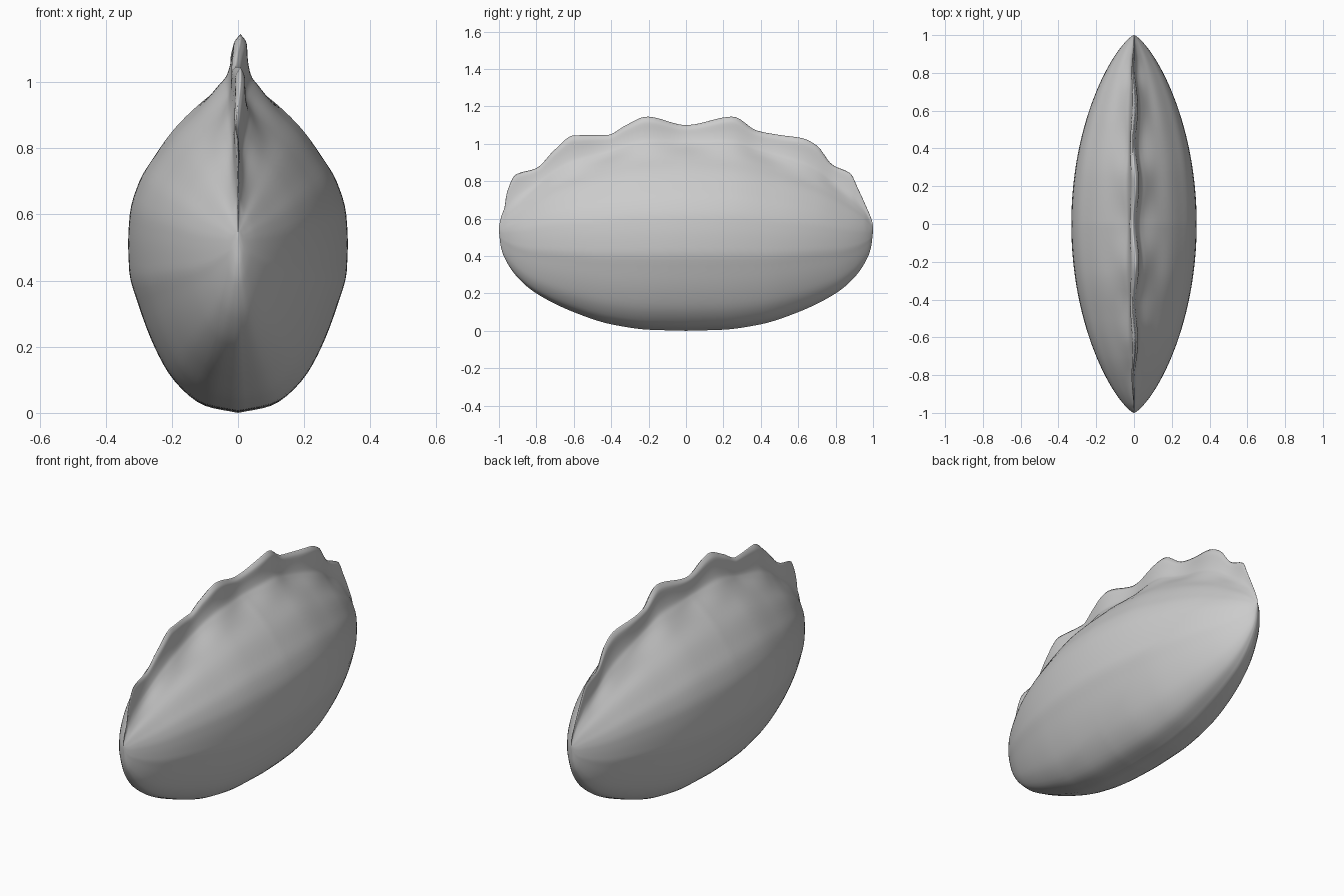
import bpy, bmesh, math

if "Cube" in bpy.data.objects:
    bpy.data.objects.remove(bpy.data.objects["Cube"])


def curve(pts, x):
    """Smooth interpolation through (x, value) points."""
    n = len(pts)
    x = min(max(x, pts[0][0]), pts[-1][0])
    i = 0
    while i < n - 2 and x > pts[i + 1][0]:
        i += 1

    def slope(k):
        if k == 0 or k == n - 1:
            a, b = (0, 1) if k == 0 else (n - 2, n - 1)
            return (pts[b][1] - pts[a][1]) / (pts[b][0] - pts[a][0])
        s0 = (pts[k][1] - pts[k - 1][1]) / (pts[k][0] - pts[k - 1][0])
        s1 = (pts[k + 1][1] - pts[k][1]) / (pts[k + 1][0] - pts[k][0])
        return 0 if s0 * s1 <= 0 else 2 * s0 * s1 / (s0 + s1)

    h = pts[i + 1][0] - pts[i][0]
    t = (x - pts[i][0]) / h
    return ((1 + 2 * t) * (1 - t) ** 2 * pts[i][1] + t * (1 - t) ** 2 * h * slope(i)
            + t * t * (3 - 2 * t) * pts[i + 1][1] - t * t * (1 - t) * h * slope(i + 1))


# Underside, pleated rim and seam heights along the length
bottom = [(0, 0), (.2, .006), (.4, .035), (.6, .10), (.8, .20), (.9, .285), (.97, .39), (.99, .45), (1, .53)]
rim = [(-1, .56), (-.985, .62), (-.97, .66), (-.96, .73), (-.91, .835), (-.8, .87), (-.7, .97), (-.6, 1.045),
       (-.42, 1.047), (-.32, 1.10), (-.21, 1.145), (0, 1.10), (.25, 1.145), (.38, 1.07), (.5, 1.047),
       (.62, 1.03), (.7, .99), (.78, .89), (.88, .84), (.92, .76), (.97, .65), (.985, .615), (1, .57)]
seam = [(0, .97), (.25, .955), (.5, .89), (.7, .81), (.85, .715), (.95, .63), (.985, .58), (1, .55)]

# Half cross-section of the belly: width share, height share
belly = [(0, 0), (.3, .022), (.58, .10), (.76, .205), (.9, .33), (.99, .44), (1, .53), (.985, .62),
         (.9, .72), (.75, .805), (.58, .885), (.36, .96)]
fin = [(.16, .15), (.095, .33), (.065, .58), (.05, .85)]
K = 4


def half_section(y):
    a = abs(y)
    w = .332 * max(1 - y * y, 0) ** .75
    zb, zs, zt = curve(bottom, a), curve(seam, a), curve(rim, y)
    # pinched folds press hollows in the dough beside the rim
    fold = math.cos(2 * math.pi * y / .42 + math.pi)
    fade = min(1, (1 - a) * 5)
    lean = .008 * fold * fade
    pts = [(px * w, zb + pz * (zs - zb), 0) for px, pz in belly]
    top = max(zt - zs, .001)
    for px, pz in fin:
        pts.append((px * w * 1.05 * (1 + .15 * fold * fade), zs + pz * top, lean * pz))
    pts.append((0, zt, lean))
    out = []
    n = len(pts)
    xs, zs_, ls = ([(i, p[c]) for i, p in enumerate(pts)] for c in range(3))
    for j in range((n - 1) * K + 1):
        u = j / K
        out.append((curve(xs, u), curve(zs_, u), curve(ls, u)))
    return out


# Loft closed rings along the length, mirrored about the centre plane
bm = bmesh.new()
RINGS = 140
rings = []
for i in range(1, RINGS):
    y = -math.cos(math.pi * i / RINGS)
    half = half_section(y)
    right = [bm.verts.new((x + l, y, z)) for x, z, l in half]
    left = [bm.verts.new((-x + l, y, z)) for x, z, l in half[1:-1]]
    rings.append(right + left[::-1])
for a, b in zip(rings, rings[1:]):
    n = len(a)
    for j in range(n):
        k = (j + 1) % n
        bm.faces.new((a[j], a[k], b[k], b[j]))
for ring, y, z in ((rings[0], -1, .54), (rings[-1], 1, .55)):
    tip = bm.verts.new((0, y, z))
    for j in range(len(ring)):
        bm.faces.new((ring[j], ring[(j + 1) % len(ring)], tip))
bmesh.ops.recalc_face_normals(bm, faces=bm.faces)
for f in bm.faces:
    f.smooth = True
mesh = bpy.data.meshes.new("dumpling")
bm.to_mesh(mesh)
bm.free()
obj = bpy.data.objects.new("dumpling", mesh)
bpy.context.collection.objects.link(obj)
